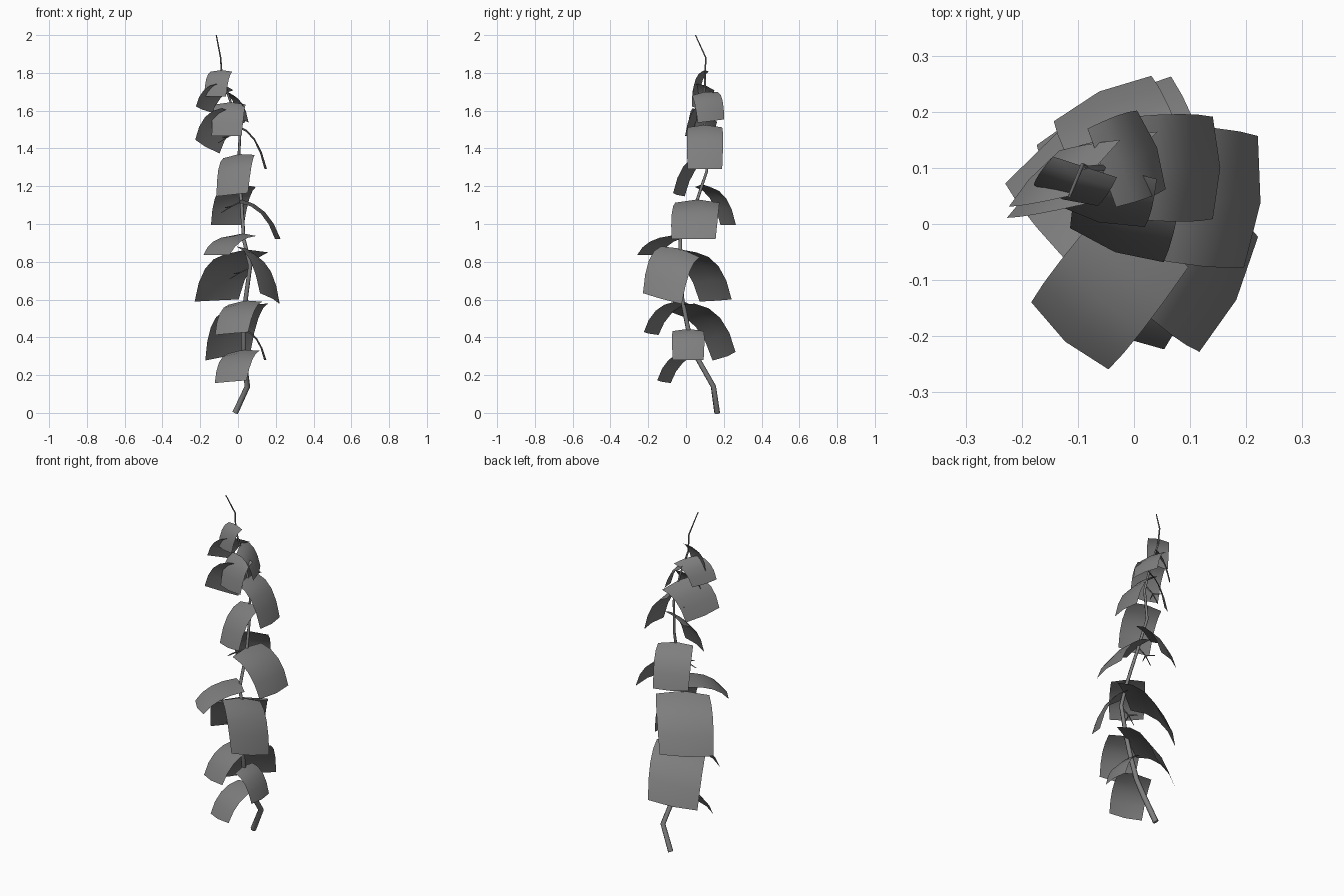
import bpy, bmesh
from math import cos, sin, radians
from mathutils import Vector

cube = bpy.data.objects.get("Cube")
if cube:
    bpy.data.objects.remove(cube)

# One grey for the whole plant
grey = bpy.data.materials.new("plain_grey")
grey.use_nodes = True
grey.diffuse_color = (0.21, 0.21, 0.21, 1)
grey.node_tree.nodes["Principled BSDF"].inputs["Base Color"].default_value = grey.diffuse_color

STEM = [Vector(p) for p in (
    (-.015, .165, 0), (.05, .145, .14), (.03, .06, .29), (.03, .01, .45),
    (.04, -.02, .6), (.065, -.03, .78), (.03, -.03, .92), (.02, .05, 1.1),
    (0, .11, 1.28), (.01, .1, 1.46), (-.03, .1, 1.62), (-.085, .1, 1.78),
    (-.092, .105, 1.88), (-.115, .05, 2))]


def stem_at(z):
    for a, b in zip(STEM, STEM[1:]):
        if a.z <= z <= b.z:
            return a.lerp(b, (z - a.z) / (b.z - a.z))
    return STEM[-1]


def tube(name, points, thick, thin):
    """Tapered branch through the points."""
    curve = bpy.data.curves.new(name, "CURVE")
    curve.dimensions = "3D"
    curve.bevel_depth = 1
    curve.bevel_resolution = 1
    curve.use_fill_caps = True
    spline = curve.splines.new("POLY")
    spline.points.add(len(points) - 1)
    for i, (point, co) in enumerate(zip(spline.points, points)):
        point.co = (*co, 1)
        point.radius = thick + (thin - thick) * i / (len(points) - 1)
    curve.materials.append(grey)
    obj = bpy.data.objects.new(name, curve)
    bpy.context.collection.objects.link(obj)


def leaf(name, z, heading, reach, drop, width, tilt=0, skew=0):
    """Arched card that leaves the stem at height z and droops outward."""
    root = stem_at(z)
    angle, across = radians(heading), radians(heading + skew)
    out = Vector((cos(angle), sin(angle), 0))
    side = Vector((-sin(across), cos(across), tilt))
    bm = bmesh.new()
    rows = []
    for i in range(5):
        t = i / 4
        mid, end = 2 * t * (1 - t), t * t
        spine = root + out * reach * (mid * .7 + end)
        spine.z -= drop * (mid * .13 + end)
        spread = width * (.48 + .1 * t * (1 - t))
        row = []
        for s in (-1, 0, 1):
            # Edges fall back a little so that the card is cupped
            cup = (out * t + Vector((0, 0, 1 - t))) * width * .07 * abs(s)
            row.append(bm.verts.new(spine + side * s * spread - cup))
        rows.append(row)
    for low, high in zip(rows, rows[1:]):
        for k in range(2):
            bm.faces.new((low[k], high[k], high[k + 1], low[k + 1])).smooth = True
    mesh = bpy.data.meshes.new(name)
    bm.to_mesh(mesh)
    bm.free()
    mesh.materials.append(grey)
    bpy.context.collection.objects.link(bpy.data.objects.new(name, mesh))


def twig(name, z, heading, length):
    """Small forked tendril."""
    root = stem_at(z)

    def step(turn, r, fall):
        a = radians(heading + turn)
        return root + Vector((cos(a) * r, sin(a) * r, -fall))
    fork = step(0, length * .5, length * .25)
    tube(name, [root, fork, step(8, length, length * .55)], .005, .002)
    for turn in (-28, 30):
        tube(name + "_fork", [fork, step(turn, length * .85, length * .3)], .004, .002)


tube("stem", STEM, .016, .003)

# Leaves facing the front, from the ground up
for spec in ((.335, 247, .19, .17, .19, .08), (.595, 246, .195, .175, .2, .08),
             (.95, 232, .245, .115, .19, 0, -3), (1.37, 256, .16, .215, .185, .1, -6),
             (1.645, 256, .1, .18, .17), (1.815, 236, .07, .14, .125, 0, 16)):
    leaf("front_leaf", *spec)

# Leaves on the left side
for spec in ((.445, 0, .12, .165, .17), (.87, -37, .175, .265, .24, -.25, 10),
             (1.13, -6, .21, .21, .245), (1.525, 0, .16, .235, .19),
             (1.7, 20, .105, .155, .155, .12)):
    leaf("left_leaf", *spec)

# Leaves hanging behind
for spec in ((.575, 113, .255, .275, .28, -.17, 4), (.865, 130, .265, .27, .3, -.04, -4),
             (1.21, 115, .165, .215, .2), (1.59, 190, .155, .18, .19, .4, -55),
             (1.735, 190, .12, .13, .14, .25, -52)):
    leaf("back_leaf", *spec)

# Tendrils
for z in (.77, 1.12, 1.49):
    twig("tendril", z, 185, .11)
